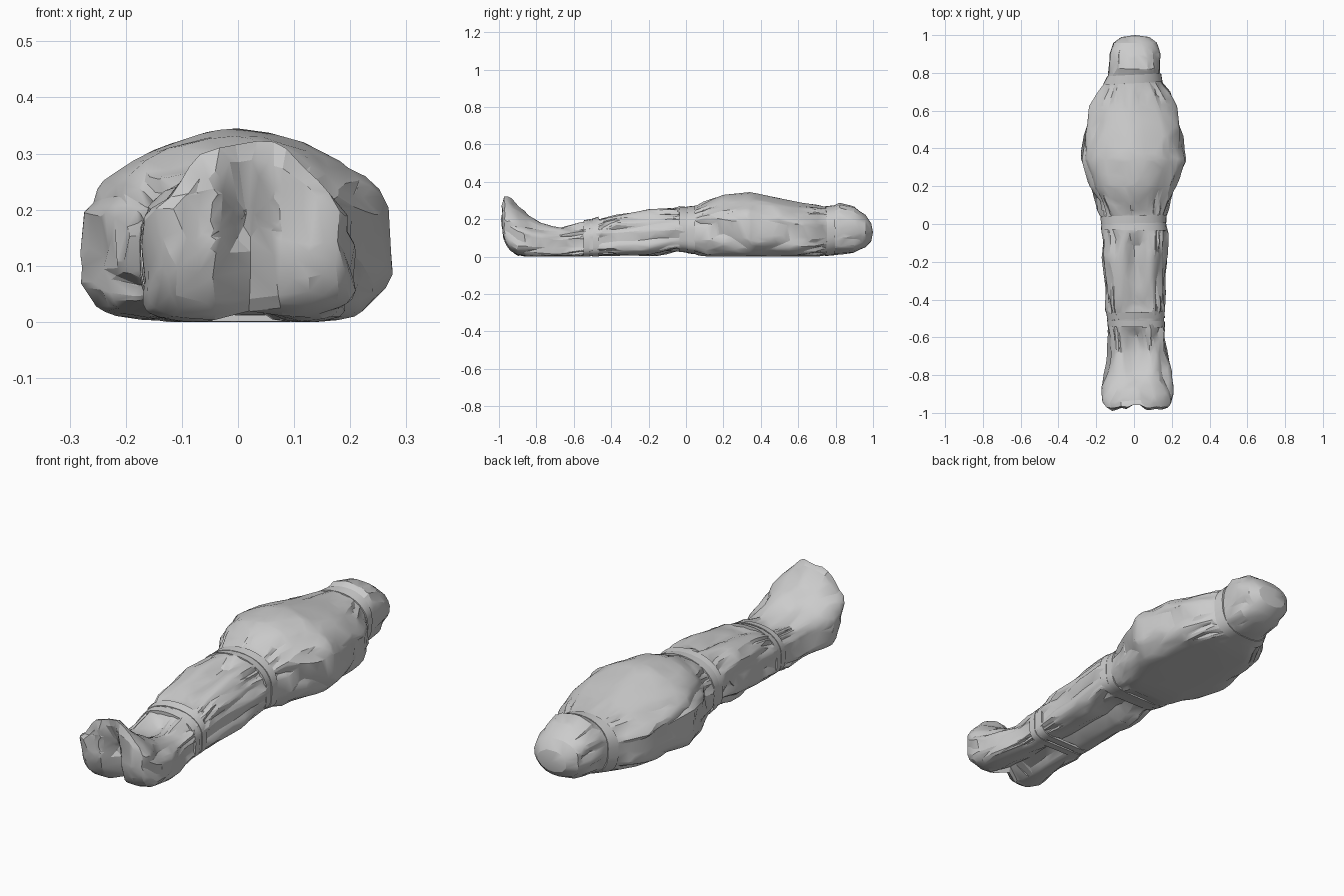
import bpy, bmesh, math
from mathutils import Vector, noise

if "Cube" in bpy.data.objects:
    bpy.data.objects.remove(bpy.data.objects["Cube"])

# Outline of the bundle: y, left x, right x, bottom z, top z
KEYS = [
    (-1.0, -.11, .155, .12, .30), (-.985, -.14, .185, .08, .328), (-.96, -.158, .198, .04, .322),
    (-.91, -.168, .206, .008, .275), (-.86, -.172, .208, 0, .235), (-.78, -.152, .203, 0, .19),
    (-.68, -.132, .18, 0, .172), (-.60, -.132, .162, 0, .182), (-.50, -.14, .16, 0, .20),
    (-.38, -.152, .158, 0, .24), (-.20, -.163, .167, 0, .268), (-.05, -.173, .175, .03, .268),
    (.03, -.17, .165, .02, .262), (.12, -.195, .185, 0, .30), (.20, -.23, .217, 0, .335),
    (.34, -.274, .268, 0, .347), (.48, -.26, .252, 0, .318), (.62, -.233, .223, 0, .288),
    (.70, -.185, .19, 0, .275), (.77, -.14, .135, .01, .262), (.82, -.135, .145, .01, .285),
    (.90, -.13, .14, .02, .265), (.96, -.11, .12, .05, .225), (.99, -.07, .08, .08, .18),
]
# Shape of the sections: y, upper roundness, lower squareness, height of the widest point
SHAPE = [(-1, 1.6, 4, .47), (-.82, 1.6, 5, .47), (-.65, 2.2, 4.5, .48), (-.05, 2.2, 4, .48),
         (.2, 1.7, 5, .56), (.6, 1.7, 5, .56), (.8, 2.2, 2.6, .54), (1, 2.2, 2.2, .52)]
CINCHES = (.77, .01, -.505)


def lookup(table, y):
    y = max(table[0][0], min(table[-1][0], y))
    for a, b in zip(table, table[1:]):
        if y <= b[0]:
            f = (y - a[0]) / (b[0] - a[0])
            return [p + (q - p) * f for p, q in zip(a[1:], b[1:])]


def bump(v, centre, width):
    return math.exp(-((v - centre) / width) ** 2)


def section(y, t, grow=0.0):
    """Point on the cross-section: rounded above, flattened below."""
    xl, xr, zb, zt = lookup(KEYS, y)
    upper, lower, mid = lookup(SHAPE, y)
    c, s = math.cos(t), math.sin(t)
    zm = zb + mid * (zt - zb)
    n = upper if s >= 0 else lower
    px = math.copysign(abs(c) ** (2 / n), c)
    pz = math.copysign(abs(s) ** (2 / n), s)
    x = (xl + xr) / 2 + px * ((xr - xl) / 2 + grow)
    z = zm + pz * ((zt - zm if s >= 0 else zm - zb) + grow)
    return Vector((x, y, z))


def crease(x, y, z):
    """Ridged noise, 0 to -1, for sharp cloth creases."""
    return -abs(1 - 2.2 * abs(noise.noise(Vector((x, y, z)))))


def sole(p, k):
    """Cleft between the two soles, with pleats running up to the toes."""
    fade = max(.12, min(1, (.36 - p.z) / .2))
    p.y += .09 * k * fade * bump(p.x, .012, .04)
    p.y += .016 * k * (1 + noise.noise(Vector((p.x * 22, 3, p.z * 4))))


def wrapped(y, t):
    """Section point with hollows, pleats and crumples."""
    p = section(y, t)
    s = math.sin(t)
    # hollows between the legs, above and below
    if y < -.03:
        mid = bump(p.x, .012, .05)
        span = 1 - bump(y, -.505, .06)
        deep = min(1, (-.03 - y) / .08)
        if s > 0:
            p.z -= .04 * mid * span * deep * max(.3, min(1, (y + .95) / .3))
        else:
            p.z += .04 * mid * deep * (1 if y > -.9 else .2)
    # pleats gathered at the cinches
    out = Vector((math.cos(t), 0, s))
    gather = sum(bump(y, k + d, .09) for k in CINCHES for d in (-.08, .06))
    if y > .8:
        gather *= .4
    tight = max(bump(y, k, .04) for k in CINCHES)
    w = noise.noise(Vector((math.cos(t) * 1.5, y * 3, s * 1.5)))
    h = .006 * gather * (1 - tight) * math.sin(13 * t + 8 * w)
    # long folds drawn along the flanks, lightest over the chest
    flank = .3 + .7 * abs(math.cos(t)) ** 1.5
    if y < 0:
        flank = max(flank, .7)
    h += .020 * flank * (1 - tight) * (.45 + crease(p.x * 4, y * 3.0 + p.z * 3, p.z * 11))
    h += .010 * flank * (1 - tight) * noise.noise(Vector((p.x * 12, y * 8, p.z * 17 + 7)))
    if y > .93 or p.z < .01:
        h *= .4
    p += out * h
    if y < -.84:
        sole(p, (-.84 - y) / .16)
    p.z = max(0, p.z)
    p.y = max(-1, p.y)
    return p


def make(name, bm, angle):
    bmesh.ops.recalc_face_normals(bm, faces=bm.faces)
    me = bpy.data.meshes.new(name)
    bm.to_mesh(me)
    bm.free()
    ob = bpy.data.objects.new(name, me)
    bpy.context.collection.objects.link(ob)
    bpy.ops.object.select_all(action='DESELECT')
    ob.select_set(True)
    bpy.context.view_layer.objects.active = ob
    if name == "shroud":
        # irregular facets like stiff, folded cloth
        dec = ob.modifiers.new("facets", 'DECIMATE')
        dec.ratio = .16
        bpy.ops.object.modifier_apply(modifier="facets")
    bpy.ops.object.shade_smooth_by_angle(angle=math.radians(angle))
    return ob


def bridge(bm, rings):
    for a, b in zip(rings, rings[1:]):
        for i in range(len(a)):
            j = (i + 1) % len(a)
            bm.faces.new((a[i], a[j], b[j], b[i]))


# Cloth shroud around the whole body
bm = bmesh.new()
N, M = 80, 130
loops = [[wrapped(-1 + 1.99 * i / M, 2 * math.pi * j / N) for j in range(N)] for i in range(M + 1)]
# soles of the feet, closed with shrinking loops
mid = sum(loops[0], Vector()) / N
for f in (.85, .7, .55, .4, .25, .1):
    loop = []
    for q in (section(-1, 2 * math.pi * j / N) for j in range(N)):
        p = mid + (q - mid) * f
        p.y = -1.0
        sole(p, 1)
        loop.append(p)
    loops.insert(0, loop)
rings = [[bm.verts.new(p) for p in loop] for loop in loops]
bridge(bm, rings)
bm.faces.new(rings[0])
# crown of the head
crown = bm.verts.new((.005, 1.0, .13))
for i in range(N):
    bm.faces.new((rings[-1][i], rings[-1][(i + 1) % N], crown))
make("shroud", bm, 22)


# Binding straps
def strap(name, y0, y1, slant=0.0, grow=.006):
    bm = bmesh.new()
    n = 32
    rings = []
    for y, g in ((y0, -.012), (y0, grow), (y1, grow), (y1, -.012)):
        ring = []
        for i in range(n):
            t = 2 * math.pi * i / n
            p = section(y + slant * math.cos(t), t, g)
            p.z = max(.001, p.z)
            ring.append(bm.verts.new(p))
        rings.append(ring)
    bridge(bm, rings)
    return make(name, bm, 30)


strap("neck_strap", .745, .79, .008, .003)
strap("hip_strap_upper", .004, .045, .004, .004)
strap("hip_strap_lower", -.032, .008, -.004, .002)
strap("shin_strap_upper", -.502, -.468, .004, .003)
strap("shin_strap_lower", -.546, -.512, -.003, .003)
